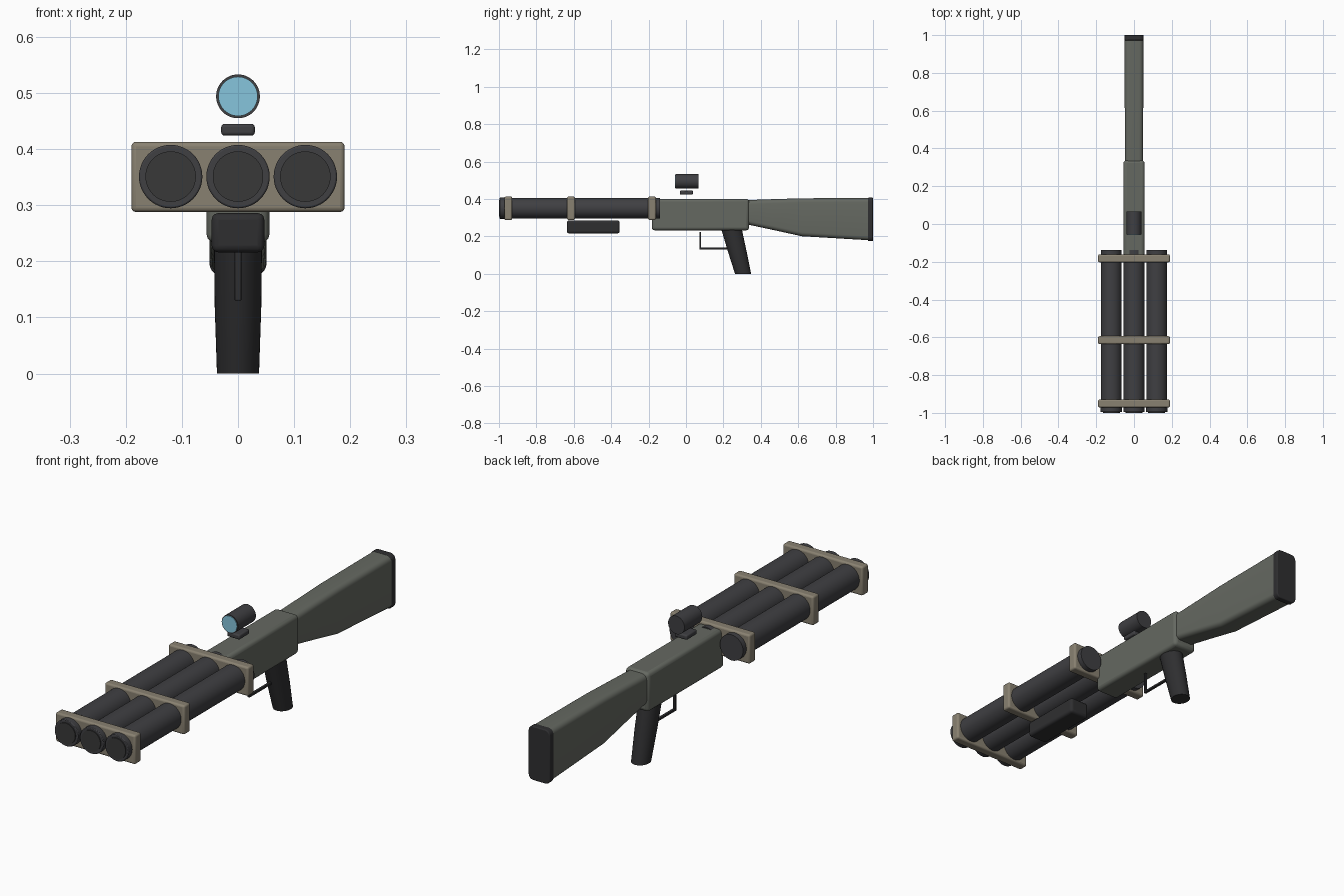
import bpy, bmesh, math

if "Cube" in bpy.data.objects:
    bpy.data.objects.remove(bpy.data.objects["Cube"])


def material(name, r, g, b):
    m = bpy.data.materials.new(name)
    m.diffuse_color = (r, g, b, 1)
    m.use_nodes = True
    m.node_tree.nodes["Principled BSDF"].inputs["Base Color"].default_value = m.diffuse_color
    return m


OLIVE = material("olive_grey", 0.13, 0.14, 0.12)
TAN = material("tan", 0.25, 0.22, 0.165)
STEEL = material("dark_steel", 0.05, 0.05, 0.055)
BLACK = material("black_rubber", 0.028, 0.028, 0.03)
BORE = material("bore", 0.04, 0.04, 0.04)
GLASS = material("lens_blue", 0.24, 0.56, 0.72)


def finish(ob, name, mat, bevel=0.0, segments=3):
    ob.name = name
    ob.data.materials.append(mat)
    if bevel:
        mod = ob.modifiers.new("bevel", 'BEVEL')
        mod.width = bevel
        mod.segments = segments
        mod.limit_method = 'ANGLE'
        mod.angle_limit = math.radians(40)
    bpy.ops.object.select_all(action='DESELECT')
    ob.select_set(True)
    bpy.context.view_layer.objects.active = ob
    bpy.ops.object.shade_smooth_by_angle(angle=math.radians(35))
    return ob


def box(name, x, y, z, mat, bevel):
    """Box from half width x and (low, high) ranges in y and z."""
    bpy.ops.mesh.primitive_cube_add(size=1, location=(0, sum(y) / 2, sum(z) / 2))
    ob = bpy.context.object
    ob.scale = (2 * x, y[1] - y[0], z[1] - z[0])
    bpy.ops.object.transform_apply(location=False, rotation=False, scale=True)
    return finish(ob, name, mat, bevel)


def tube(name, x, z, r, y0, y1, mat, bevel=0.0):
    """Cylinder along y."""
    bpy.ops.mesh.primitive_cylinder_add(vertices=48, radius=r, depth=y1 - y0,
                                        location=(x, (y0 + y1) / 2, z),
                                        rotation=(math.pi / 2, 0, 0))
    return finish(bpy.context.object, name, mat, bevel, 2)


def loft(name, rings, mat, bevel=0.0):
    """Skin a list of equally long point rings and cap both ends."""
    bm = bmesh.new()
    loops = [[bm.verts.new(p) for p in ring] for ring in rings]
    n = len(loops[0])
    for a, b in zip(loops, loops[1:]):
        for i in range(n):
            j = (i + 1) % n
            bm.faces.new((a[i], a[j], b[j], b[i]))
    bm.faces.new(loops[0])
    bm.faces.new(loops[-1])
    bmesh.ops.recalc_face_normals(bm, faces=bm.faces)
    mesh = bpy.data.meshes.new(name)
    bm.to_mesh(mesh)
    bm.free()
    ob = bpy.data.objects.new(name, mesh)
    bpy.context.collection.objects.link(ob)
    return finish(ob, name, mat, bevel)


def rounded_section(y, hx, z0, z1, r, steps=5):
    """Rounded rectangle in the xz plane."""
    pts = []
    corners = [(hx - r, z1 - r), (r - hx, z1 - r), (r - hx, z0 + r), (hx - r, z0 + r)]
    for k, (cx, cz) in enumerate(corners):
        for s in range(steps + 1):
            a = math.pi / 2 * (k + s / steps)
            pts.append((cx + r * math.cos(a), y, cz + r * math.sin(a)))
    return pts


# Three barrels with raised muzzle rings and dark bores
for side, x in (("left", -0.12), ("centre", 0.0), ("right", 0.12)):
    tube(f"barrel_{side}", x, 0.351, 0.055, -0.995, -0.138, STEEL)
    tube(f"muzzle_ring_{side}", x, 0.351, 0.0565, -0.996, -0.965, STEEL, 0.003)
    tube(f"bore_{side}", x, 0.351, 0.045, -1.0, -0.98, BORE)

# Bands holding the barrels together
for i, y in enumerate((-0.95, -0.615, -0.182)):
    box(f"barrel_band_{i + 1}", 0.19, (y - 0.021, y + 0.021), (0.288, 0.413), TAN, 0.008)

# Receiver, fore-end
box("receiver", 0.056, (-0.183, 0.337), (0.233, 0.401), OLIVE, 0.015)
box("fore_end", 0.047, (-0.637, -0.355), (0.216, 0.286), BLACK, 0.012)

# Stock and butt pad
stock = [(0.32, 0.048, 0.266, 0.394), (0.46, 0.048, 0.236, 0.399),
         (0.62, 0.049, 0.201, 0.404), (0.975, 0.05, 0.18, 0.405)]
loft("stock", [rounded_section(y, hx, a, b, 0.022) for y, hx, a, b in stock], OLIVE)
loft("butt_pad", [rounded_section(y, 0.051, 0.175, 0.407, 0.022) for y in (0.972, 1.0)],
     BLACK, 0.004)

# Raked oval pistol grip
grip = [(0.0, 0.305, 0.0375, 0.043), (0.12, 0.274, 0.0415, 0.05), (0.26, 0.238, 0.043, 0.056)]
loft("pistol_grip",
     [[(hx * math.cos(t * math.tau / 40), yc + hy * math.sin(t * math.tau / 40), z)
       for t in range(40)] for z, yc, hx, hy in grip], BLACK)

# Trigger guard: a thin upright and a rail back to the grip
box("trigger_guard_front", 0.006, (0.071, 0.081), (0.13, 0.225), BLACK, 0.002)
box("trigger_guard_bottom", 0.006, (0.073, 0.24), (0.13, 0.14), BLACK, 0.002)

# Sight with lens, on its floating mount
box("sight_mount", 0.03, (-0.033, 0.037), (0.424, 0.445), STEEL, 0.006)
tube("sight_body", 0, 0.494, 0.039, -0.055, 0.066, STEEL)
tube("sight_lens", 0, 0.494, 0.035, -0.058, -0.05, GLASS)
